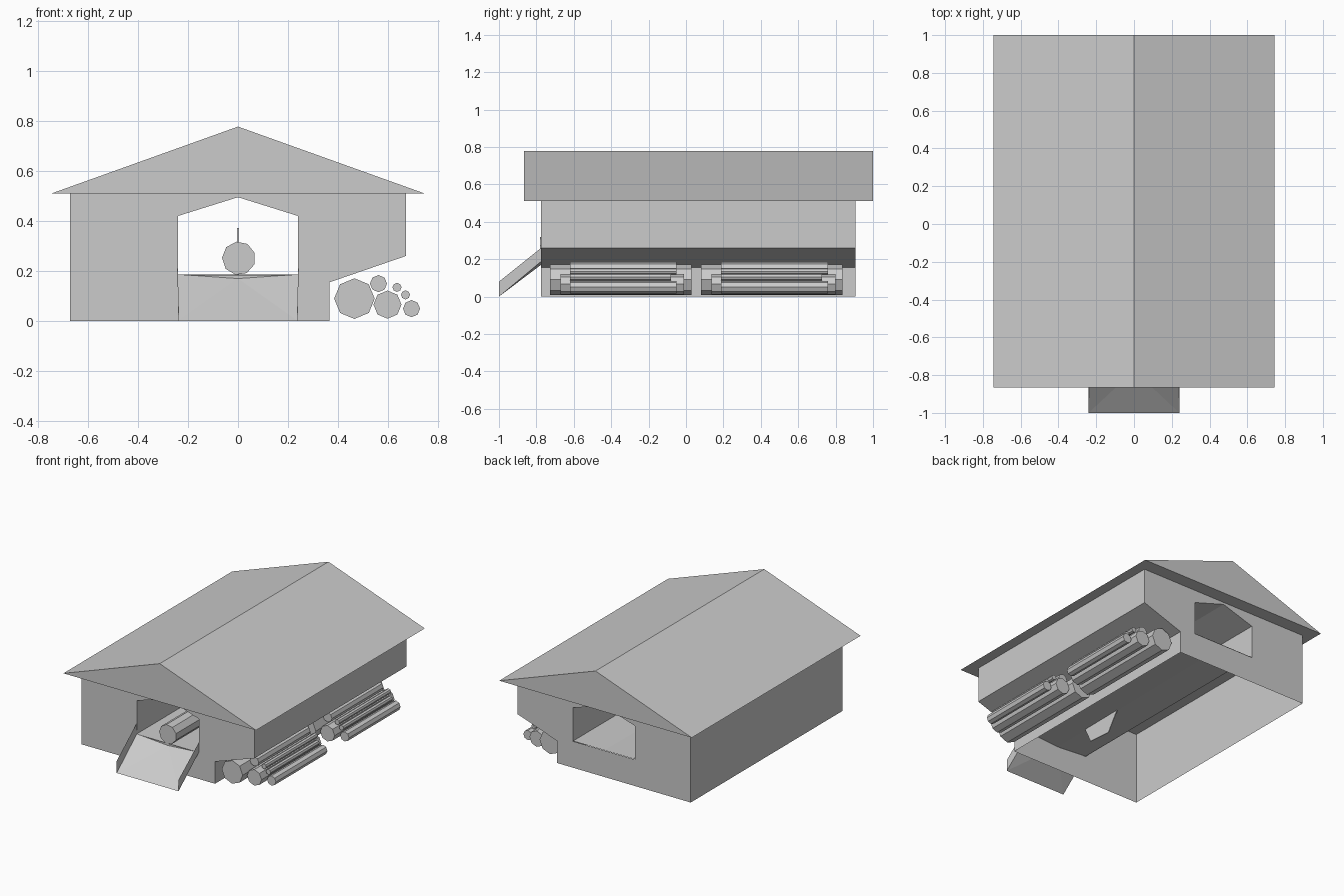
import bpy, math

if "Cube" in bpy.data.objects:
    bpy.data.objects.remove(bpy.data.objects["Cube"])

FRONT, BACK = -0.775, 0.905


def mesh(name, verts, faces):
    me = bpy.data.meshes.new(name)
    me.from_pydata(verts, [], faces)
    ob = bpy.data.objects.new(name, me)
    bpy.context.collection.objects.link(ob)
    return ob


def sheet(name, profile, y0, y1, closed=False, caps=False):
    """Sweep an x-z profile along y."""
    n = len(profile)
    verts = [(x, y, z) for y in (y0, y1) for x, z in profile]
    faces = [(i, (i + 1) % n, n + (i + 1) % n, n + i) for i in range(n if closed else n - 1)]
    if caps:
        faces += [tuple(reversed(range(n))), tuple(range(n, 2 * n))]
    return mesh(name, verts, faces)


def ring(cx, cz, r, n, turn):
    return [(cx + r * math.cos(turn + 2 * math.pi * i / n),
             cz + r * math.sin(turn + 2 * math.pi * i / n)) for i in range(n)]


def log(name, cx, cz, r, y0, y1):
    return sheet(name, ring(cx, cz, r, 8, math.pi / 2), y0, y1, True, True)


# gable roof
sheet("roof", [(-0.745, 0.51), (0.745, 0.51), (0, 0.777)], -0.865, 1.0, True, True)

# side walls, the right one stepped in over the log store; the bottom is open
sheet("left_wall", [(-0.67, 0.51), (-0.67, 0)], FRONT, BACK)
sheet("right_wall", [(0.365, 0), (0.365, 0.155), (0.67, 0.26), (0.67, 0.51)], FRONT, BACK)

# end walls, each as two halves around the opening
opening = [(0, 0.185), (0.24, 0.185), (0.24, 0.42), (0, 0.495)]
right_half = [(0, 0), *opening, (0, 0.51), (0.67, 0.51), (0.67, 0.26), (0.365, 0.155), (0.365, 0)]
left_half = [(0, 0)] + [(-x, z) for x, z in opening] + [(0, 0.51), (-0.67, 0.51), (-0.67, 0)]
for label, y, flip in (("front", FRONT, False), ("back", BACK, True)):
    for side, half, rev in (("left", left_half, True), ("right", right_half, False)):
        order = list(range(len(half)))
        if rev == flip:
            order.reverse()
        mesh(f"{label}_wall_{side}", [(x, y, z) for x, z in half], [order])

# passage lining and the saw bed, dipped at its front edge
sheet("passage_lining", [(-0.24, 0.185), (-0.24, 0.42), (0, 0.495), (0.24, 0.42), (0.24, 0.185)],
      FRONT, BACK)
mesh("saw_bed", [(-0.24, FRONT, 0.187), (0, FRONT, 0.17), (0.24, FRONT, 0.187),
                 (0.24, BACK, 0.187), (0, BACK, 0.187), (-0.24, BACK, 0.187)],
     [(0, 1, 4, 5), (1, 2, 3, 4)])

# loading ramp with side boards
mesh("ramp", [(-0.24, -1, 0), (0.24, -1, 0), (0.24, FRONT, 0.187), (0, FRONT, 0.17),
              (-0.24, FRONT, 0.187)], [(0, 1, 3), (1, 2, 3), (0, 3, 4)])
for label, s in (("left", -1), ("right", 1)):
    mesh(f"ramp_board_{label}", [(s * 0.238, -1, 0), (s * 0.24, FRONT, 0.187),
                                 (s * 0.242, FRONT, 0.26), (s * 0.24, -1, 0.08)], [(0, 1, 2, 3)])

# saw blade and the log being cut
blade = ring(-0.335, 0.21, 0.18, 6, math.radians(-4))
n = len(blade)
mesh("saw_blade", [(x, y, z) for x in (-0.003, 0.003) for y, z in blade],
     [tuple(reversed(range(n))), tuple(range(n, 2 * n))]
     + [(i, (i + 1) % n, n + (i + 1) % n, n + i) for i in range(n)])
sheet("log_on_bed", ring(0.003, 0.251, 0.067, 9, math.pi / 2 + 0.15), -0.78, -0.1, True, True)

# two matching stacks of logs: x, z, radius, start, end
stack = [(0.465, 0.09, 0.081, -0.728, 0.03), (0.597, 0.066, 0.056, -0.672, -0.01),
         (0.561, 0.15, 0.034, -0.62, -0.05), (0.635, 0.135, 0.018, -0.62, -0.05),
         (0.669, 0.105, 0.018, -0.62, -0.08), (0.693, 0.05, 0.034, -0.62, -0.05)]
for k in range(2):
    for i, (x, z, r, y0, y1) in enumerate(stack):
        log(f"stack_{k + 1}_log_{i + 1}", x, z, r, y0 + 0.808 * k, y1 + 0.808 * k)
